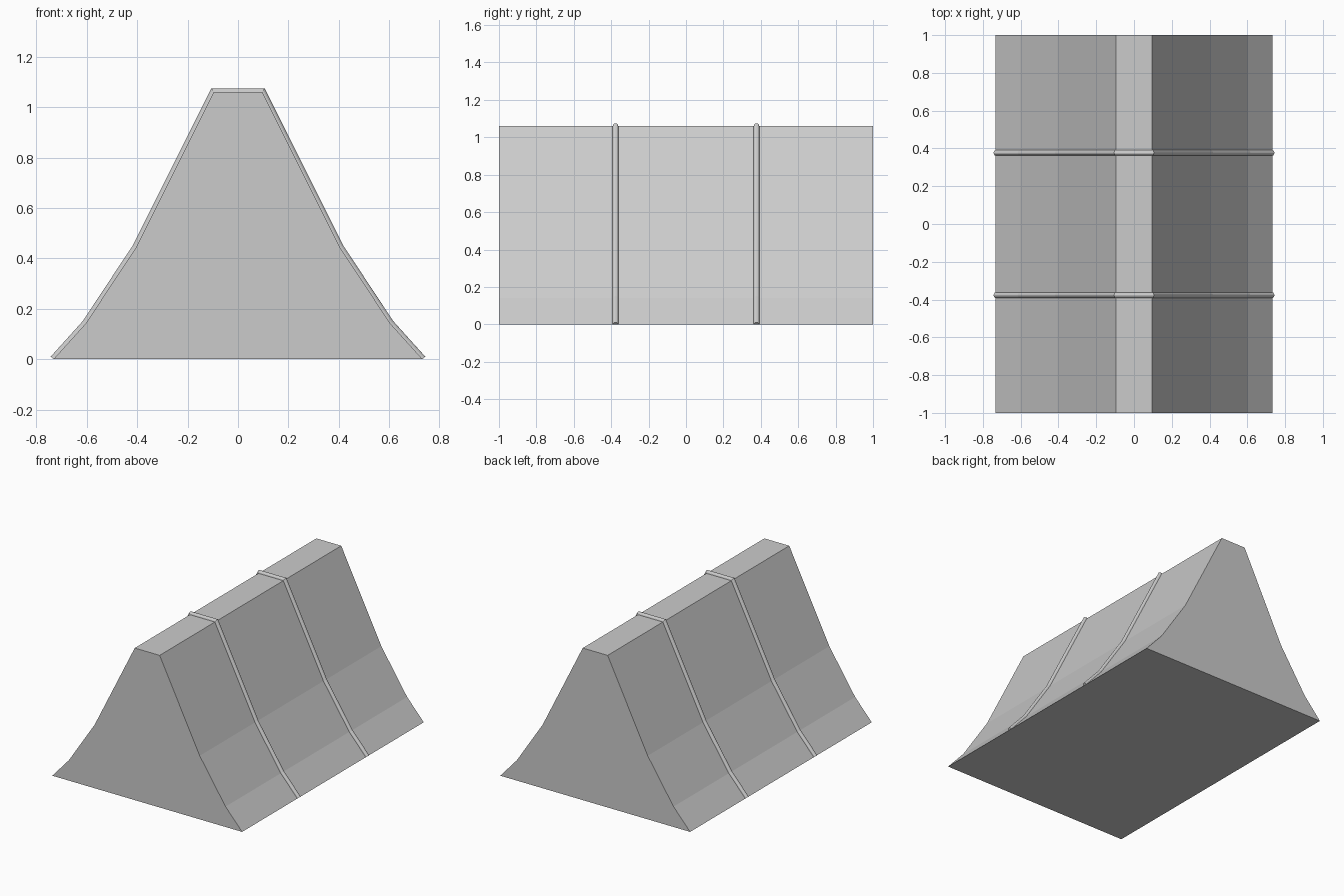
import bpy, bmesh, math
from mathutils import Vector

if "Cube" in bpy.data.objects:
    bpy.data.objects.remove(bpy.data.objects["Cube"])

HALF = [(0.732, 0.0), (0.604, 0.142), (0.405, 0.443), (0.096, 1.06)]
PROFILE = [Vector(p) for p in HALF] + [Vector((-x, z)) for x, z in reversed(HALF)]


def make_object(name, bm):
    bmesh.ops.recalc_face_normals(bm, faces=bm.faces)
    mesh = bpy.data.meshes.new(name)
    bm.to_mesh(mesh)
    bm.free()
    obj = bpy.data.objects.new(name, mesh)
    bpy.context.collection.objects.link(obj)
    return obj


def loft(name, rings):
    """Skin a list of equal-length closed rings and cap both ends."""
    bm = bmesh.new()
    loops = [[bm.verts.new(p) for p in ring] for ring in rings]
    n = len(loops[0])
    for a, b in zip(loops, loops[1:]):
        for i in range(n):
            j = (i + 1) % n
            bm.faces.new((a[i], a[j], b[j], b[i]))
    bm.faces.new(loops[0])
    bm.faces.new(loops[-1])
    return make_object(name, bm)


def mitres(path):
    """Outward mitred offset direction at each path point."""
    dirs = [(b - a).normalized() for a, b in zip(path, path[1:])]
    normals = [Vector((d.y, -d.x)) for d in dirs]
    result = []
    for i in range(len(path)):
        a, b = normals[max(i - 1, 0)], normals[min(i, len(normals) - 1)]
        m = (a + b).normalized()
        result.append(m / m.dot(b))
    return result


def seam(name, y, radius=0.015, sides=6):
    """Half-round bead following the outside of the body."""
    rings = []
    for p, m in zip(PROFILE, mitres(PROFILE)):
        ring = []
        for k in range(sides + 1):
            t = math.pi * k / sides
            q = p + m * radius * math.sin(t)
            ring.append((q.x, y + radius * math.cos(t), q.y))
        rings.append(ring)
    return loft(name, rings)


# Main body: flared prism along y
loft("barrier_body", [[(p.x, y, p.y) for p in PROFILE] for y in (-1, 1)])

# Two raised beads across the body
for label, y in (("front_bead", -0.377), ("back_bead", 0.377)):
    obj = seam(label, y)
